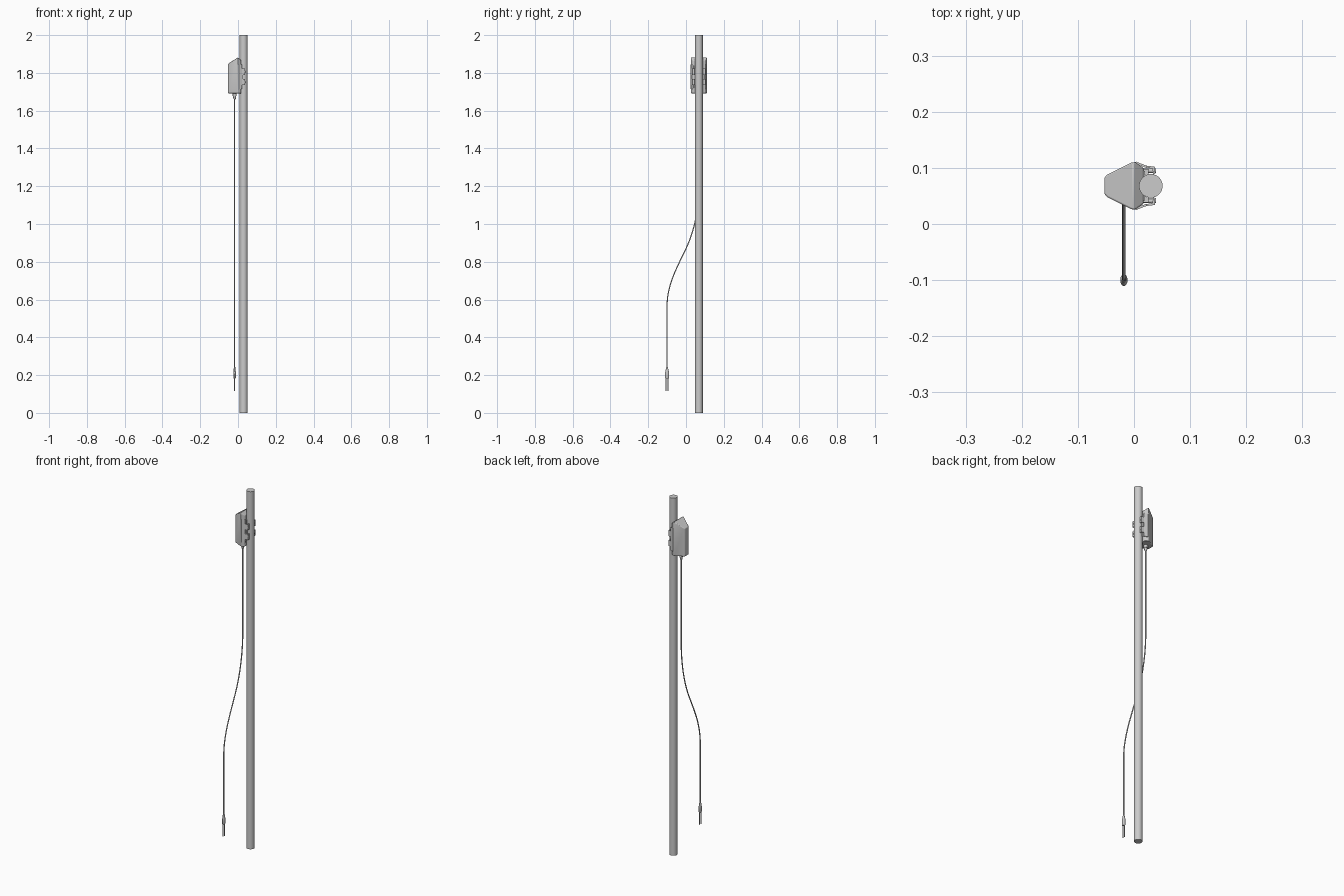
import bpy, bmesh, math
from mathutils import Vector

if "Cube" in bpy.data.objects:
    bpy.data.objects.remove(bpy.data.objects["Cube"])

CY = 0.068      # depth of the pole and housing centre
CX = -0.018     # cable x
PLUG_Y = -0.1   # depth of the cable's lower end


def finish(name, bm, angle=35):
    bmesh.ops.recalc_face_normals(bm, faces=bm.faces)
    me = bpy.data.meshes.new(name)
    bm.to_mesh(me)
    bm.free()
    ob = bpy.data.objects.new(name, me)
    bpy.context.collection.objects.link(ob)
    bpy.context.view_layer.objects.active = ob
    bpy.ops.object.select_all(action='DESELECT')
    ob.select_set(True)
    bpy.ops.object.shade_smooth_by_angle(angle=math.radians(angle))
    return ob


def loft(name, x, y, rings, n=24):
    """Stack of elliptical rings (z, rx, ry), capped at both ends."""
    bm = bmesh.new()
    loops = [[bm.verts.new((x + rx * math.cos(2 * math.pi * i / n),
                            y + ry * math.sin(2 * math.pi * i / n), z))
              for i in range(n)] for z, rx, ry in rings]
    for a, b in zip(loops, loops[1:]):
        for i in range(n):
            j = (i + 1) % n
            bm.faces.new((a[i], a[j], b[j], b[i]))
    bm.faces.new(loops[0])
    bm.faces.new(loops[-1])
    return finish(name, bm)


def prism(bm, pts, z0, z1):
    """Closed xy outline extruded from z0 to z1."""
    lo = [bm.verts.new((x, y, z0)) for x, y in pts]
    hi = [bm.verts.new((x, y, z1)) for x, y in pts]
    for i in range(len(pts)):
        j = (i + 1) % len(pts)
        bm.faces.new((lo[i], lo[j], hi[j], hi[i]))
    bm.faces.new(lo)
    bm.faces.new(hi)


def tube(name, pts, r):
    """Bezier tube through (point, handle offset) pairs."""
    cu = bpy.data.curves.new(name, 'CURVE')
    cu.dimensions = '3D'
    cu.bevel_depth, cu.bevel_resolution = r, 3
    cu.resolution_u, cu.use_fill_caps = 16, True
    sp = cu.splines.new('BEZIER')
    sp.bezier_points.add(len(pts) - 1)
    for bp, (p, h) in zip(sp.bezier_points, pts):
        p, h = Vector(p), Vector(h)
        bp.handle_left_type = bp.handle_right_type = 'FREE'
        bp.co, bp.handle_left, bp.handle_right = p, p - h, p + h
    ob = bpy.data.objects.new(name, cu)
    bpy.context.collection.objects.link(ob)
    bpy.ops.object.select_all(action='DESELECT')
    ob.select_set(True)
    bpy.context.view_layer.objects.active = ob
    bpy.ops.object.convert(target='MESH')
    return bpy.context.object


# Pole
loft("pole", 0.03, CY, [(0, 0.021, 0.021), (2, 0.021, 0.021)], 48)

# Housing: tapered outline, roof sloping to the front and to the back
half = [(-0.053, 0.014), (-0.048, 0.020), (-0.004, 0.042),
        (0.003, 0.042), (0.017, 0.032)]
outline = [(x, CY - w) for x, w in half] + [(x, CY + w) for x, w in reversed(half)]
bm = bmesh.new()
prism(bm, outline, 1.692, 1.92)
for normal in ((-0.035, 0, 0.053), (0.016, 0, 0.018)):
    res = bmesh.ops.bisect_plane(bm, geom=bm.verts[:] + bm.edges[:] + bm.faces[:],
                                 plane_co=(-0.001, 0, 1.882), plane_no=normal,
                                 clear_outer=True)
    cut = [e for e in res['geom_cut'] if isinstance(e, bmesh.types.BMEdge)]
    bmesh.ops.holes_fill(bm, edges=cut, sides=0)
bmesh.ops.recalc_face_normals(bm, faces=bm.faces)
housing = finish("housing", bm)
bev = housing.modifiers.new("rounding", 'BEVEL')
bev.width, bev.segments, bev.limit_method = 0.003, 3, 'ANGLE'
bev.angle_limit = math.radians(25)

# Pole bracket: back plate, hooked side arms and short tabs
bm = bmesh.new()
prism(bm, [(0.012, CY - 0.03), (0.02, CY - 0.026), (0.02, CY + 0.026),
           (0.012, CY + 0.03)], 1.72, 1.84)
finish("bracket_plate", bm)
for side, s in (("right", -1), ("left", 1)):
    bm = bmesh.new()

    def strip(pts, z0, z1):
        prism(bm, [(x, CY + s * w) for x, w in pts], z0, z1)
    strip([(-0.002, 0.041), (0.004, 0.043), (0.022, 0.036), (0.022, 0.032)], 1.715, 1.845)
    for z in (1.735, 1.79):
        strip([(0.018, 0.0335), (0.018, 0.0365), (0.037, 0.034), (0.038, 0.022),
               (0.034, 0.020), (0.033, 0.0305)], z, z + 0.032)
    strip([(0.016, 0.018), (0.016, 0.030), (0.026, 0.030), (0.026, 0.0205)], 1.745, 1.815)
    finish("bracket_arm_" + side, bm)
    # Clamp screws running front to back through the hooks
    for k, z in enumerate((1.751, 1.806)):
        bm = bmesh.new()
        res = bmesh.ops.create_cone(bm, cap_ends=True, segments=12, radius1=0.004,
                                    radius2=0.004, depth=0.025)
        for v in bm.verts:
            v.co = (0.027 + v.co.z, CY + s * 0.027 + v.co.y, z + v.co.x)
        finish(f"clamp_screw_{side}_{k}", bm)

# Cable gland under the housing
loft("cable_gland", CX, CY, [(1.66, 0.004, 0.004), (1.664, 0.007, 0.007),
     (1.678, 0.008, 0.008), (1.678, 0.010, 0.010), (1.694, 0.010, 0.010)])

# Cable swinging forward to the free end
tube("cable", [((CX, CY, 1.67), (0, 0, -0.12)),
               ((CX, CY, 1.20), (0, 0, -0.12)),
               ((CX, 0.0, 0.87), (0, -0.045, -0.095)),
               ((CX, PLUG_Y, 0.57), (0, 0, -0.11)),
               ((CX, PLUG_Y, 0.23), (0, 0, -0.1))], 0.003)

# Splitter moulding and its two wire tails
loft("cable_splitter", CX, PLUG_Y, [(0.182, 0.005, 0.009), (0.186, 0.0065, 0.0105),
     (0.214, 0.0065, 0.0105), (0.230, 0.005, 0.007), (0.242, 0.0038, 0.0038)])
for k, s in enumerate((-1, 1)):
    y = PLUG_Y + s * 0.0055
    loft(f"wire_tail_{k}", CX, y, [(0.115, 0.0024, 0.0024), (0.186, 0.0024, 0.0024)], 12)
